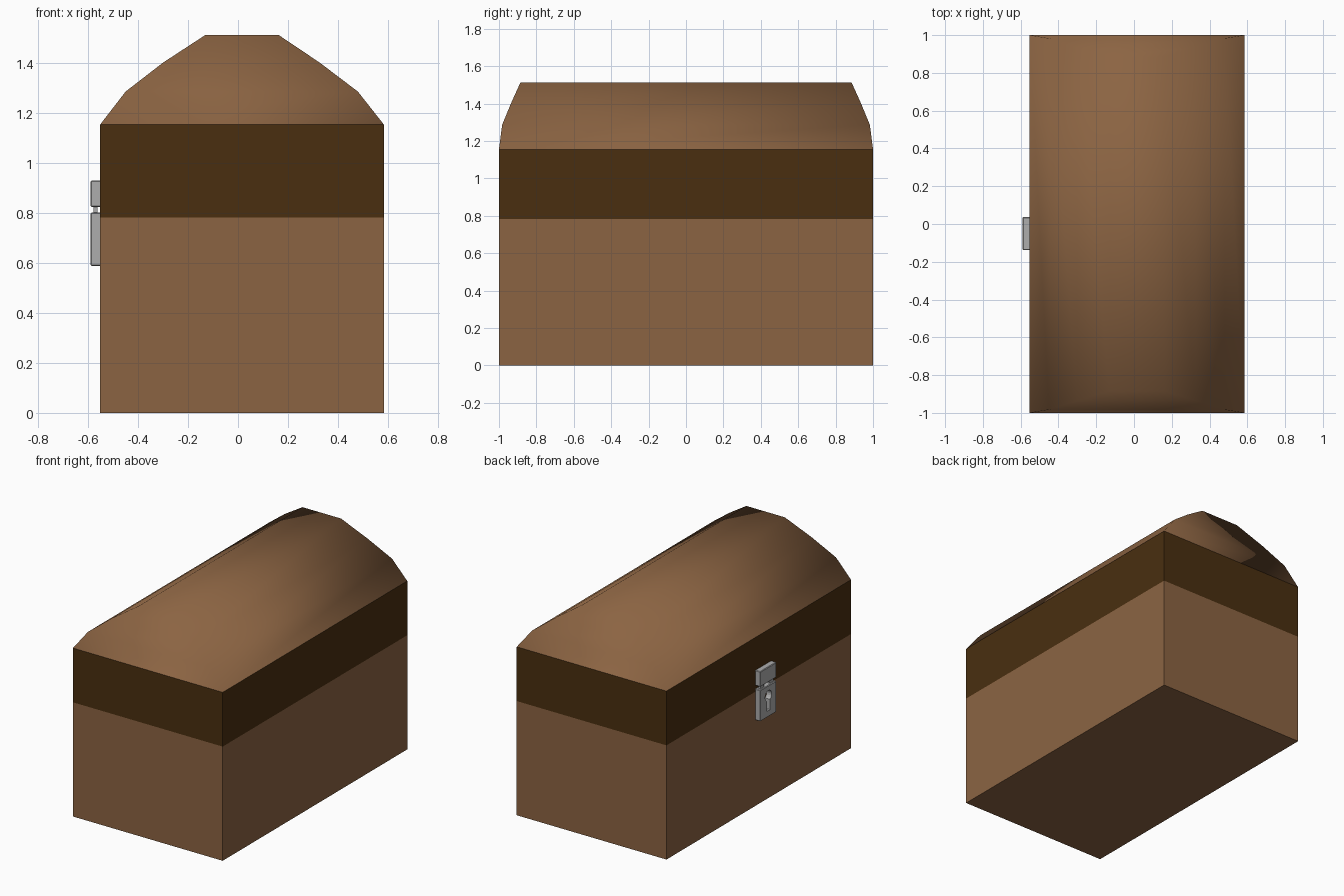
import bpy, bmesh, math
from mathutils import Matrix, Vector

if "Cube" in bpy.data.objects:
    bpy.data.objects.remove(bpy.data.objects["Cube"])


def material(name, rgb):
    m = bpy.data.materials.new(name)
    m.diffuse_color = (*rgb, 1)
    m.use_nodes = True
    m.node_tree.nodes["Principled BSDF"].inputs["Base Color"].default_value = m.diffuse_color
    return m


WOOD = material("brown wood", (0.26, 0.127, 0.055))
DARK = material("dark wood", (0.067, 0.028, 0.005))
STEEL = material("grey steel", (0.42, 0.42, 0.42))


def finish(name, bm, mat, smooth=False):
    bmesh.ops.recalc_face_normals(bm, faces=bm.faces)
    me = bpy.data.meshes.new(name)
    for f in bm.faces:
        f.smooth = smooth
    bm.to_mesh(me)
    bm.free()
    ob = bpy.data.objects.new(name, me)
    bpy.context.collection.objects.link(ob)
    me.materials.append(mat)
    return ob


def box(name, lo, hi, mat, bevel=0):
    lo, hi = Vector(lo), Vector(hi)
    bm = bmesh.new()
    bmesh.ops.create_cube(bm, size=1, matrix=Matrix.Translation((lo + hi) / 2)
                          @ Matrix.Diagonal((*(hi - lo), 1)))
    if bevel:
        bmesh.ops.bevel(bm, geom=bm.edges[:], offset=bevel, segments=1, affect='EDGES')
    return finish(name, bm, mat)


X0, X1 = -0.552, 0.584

# chest body and dark lid rim
box("chest_body", (X0, -1, 0), (X1, 1, 0.783), WOOD)
box("lid_rim", (X0, -1, 0.783), (X1, 1, 1.155), DARK)

# domed lid: stacked rectangles shrinking upwards, smooth all over
bm = bmesh.new()
levels = [(X0, X1, 1.0, 1.155), (-0.45, 0.48, 0.983, 1.287),
          (-0.30, 0.327, 0.935, 1.403), (-0.13, 0.162, 0.885, 1.514)]
rings = [[bm.verts.new(p) for p in ((a, -y, z), (b, -y, z), (b, y, z), (a, y, z))]
         for a, b, y, z in levels]
for r, s in zip(rings, rings[1:]):
    for i in range(4):
        j = (i + 1) % 4
        bm.faces.new((r[i], r[j], s[j], s[i]))
bm.faces.new(rings[-1])
finish("domed_lid", bm, WOOD, smooth=True)

# latch on the left side
YA, YB, XF, XB = -0.138, 0.037, -0.59, -0.548
YC = (YA + YB) / 2
box("latch_top", (XF, YA, 0.825), (XB, YB, 0.93), STEEL, 0.004)
plate = box("latch_plate", (XF, YA, 0.588), (XB, YB, 0.803), STEEL, 0.004)
for i, y in enumerate((YC - 0.05, YC + 0.05)):
    box(f"latch_link_{i + 1}", (-0.578, y - 0.02, 0.80), (-0.562, y + 0.02, 0.83), STEEL)

# keyhole cut through the plate: round top with a flared slot
outline = [(0.036 * math.sin(math.radians(t)), 0.732 + 0.036 * math.cos(math.radians(t)))
           for t in range(-150, 151, 20)]
outline += [(0.018, 0.63), (-0.018, 0.63)]
bm = bmesh.new()
face = bm.faces.new([bm.verts.new((-0.62, YC + u, z)) for u, z in outline])
ext = bmesh.ops.extrude_face_region(bm, geom=[face])
bmesh.ops.translate(bm, vec=(0.1, 0, 0),
                    verts=[v for v in ext["geom"] if isinstance(v, bmesh.types.BMVert)])
cutter = finish("keyhole_cutter", bm, STEEL)
cutter.hide_render = True
cutter.hide_viewport = True
mod = plate.modifiers.new("keyhole", 'BOOLEAN')
mod.object = cutter
mod.operation = 'DIFFERENCE'
mod.solver = 'EXACT'
